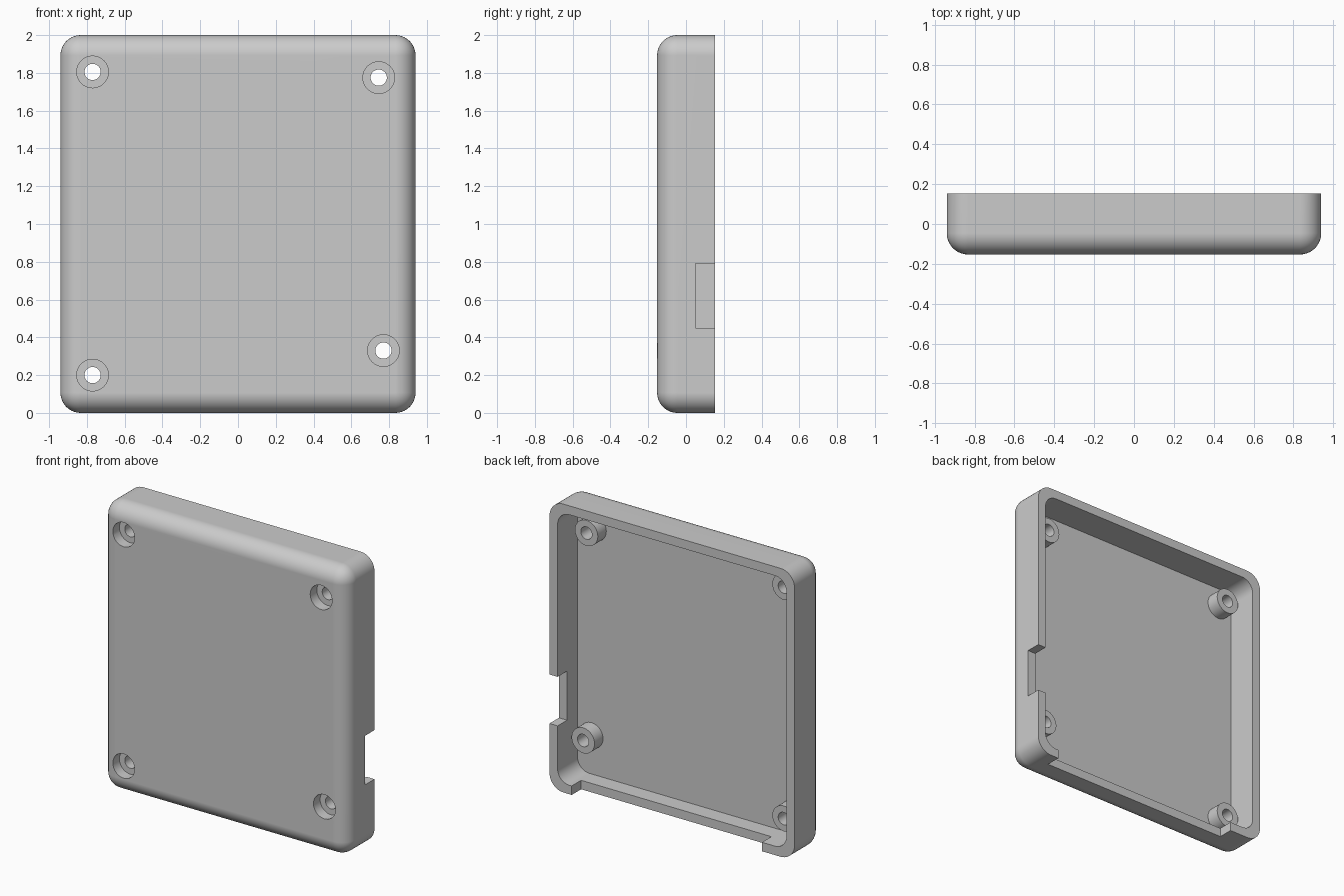
import bpy
import bmesh
import math
from mathutils import Matrix, Vector

cube = bpy.data.objects.get("Cube")
if cube:
    bpy.data.objects.remove(cube, do_unlink=True)

HALF_W, HEIGHT, HALF_D = 0.94, 2.0, 0.153
WALL, FLOOR_Y, CUT_Y = 0.062, -0.065, 0.05
ROUND = 0.107

grey = bpy.data.materials.new("plain_grey")
grey.use_nodes = True
colour = (0.6, 0.6, 0.6, 1)
grey.diffuse_color = colour
grey.node_tree.nodes["Principled BSDF"].inputs["Base Color"].default_value = colour


def to_object(name, bm):
    mesh = bpy.data.meshes.new(name)
    bmesh.ops.recalc_face_normals(bm, faces=bm.faces[:])
    bm.to_mesh(mesh)
    bm.free()
    mesh.materials.append(grey)
    obj = bpy.data.objects.new(name, mesh)
    bpy.context.collection.objects.link(obj)
    return obj


def box(name, low, high, radius=0, edge_rule=None):
    """Box between two corners, rounding the edges chosen by the rule."""
    low, high = Vector(low), Vector(high)
    bm = bmesh.new()
    bmesh.ops.create_cube(bm, size=1)
    bmesh.ops.scale(bm, vec=high - low, verts=bm.verts)
    bmesh.ops.translate(bm, vec=(low + high) / 2, verts=bm.verts)
    if edge_rule:
        edges = [e for e in bm.edges if edge_rule(e)]
        bmesh.ops.bevel(bm, geom=edges, offset=radius, segments=10,
                        profile=0.5, affect='EDGES', clamp_overlap=True)
    return to_object(name, bm)


def rod(name, x, z, radius, y0, y1):
    """Cylinder running front to back."""
    bm = bmesh.new()
    bmesh.ops.create_cone(bm, cap_ends=True, segments=40, radius1=radius,
                          radius2=radius, depth=y1 - y0)
    bmesh.ops.transform(bm, verts=bm.verts,
                        matrix=Matrix.Translation((x, (y0 + y1) / 2, z))
                        @ Matrix.Rotation(math.pi / 2, 4, 'X'))
    return to_object(name, bm)


def combine(target, tool, operation):
    """Apply a boolean and remove the tool object."""
    tool.hide_render = True
    mod = target.modifiers.new("combine", 'BOOLEAN')
    mod.object, mod.operation, mod.solver = tool, operation, 'EXACT'
    bpy.context.view_layer.objects.active = target
    bpy.ops.object.modifier_apply(modifier=mod.name)
    bpy.data.objects.remove(tool, do_unlink=True)


def runs_in_depth(edge):
    a, b = edge.verts
    return abs(a.co.y - b.co.y) > 0.01


def not_on_rim(edge):
    return any(v.co.y < 0 for v in edge.verts)


# Rounded outer shell with an open back
case = box("case_shell", (-HALF_W, -HALF_D, 0), (HALF_W, HALF_D, HEIGHT), ROUND, not_on_rim)
cavity = box("cavity", (-HALF_W + WALL, FLOOR_Y, WALL),
             (HALF_W - WALL, 0.4, HEIGHT - WALL), 0.09, runs_in_depth)
combine(case, cavity, 'DIFFERENCE')

# Port notch in the left wall and wide opening in the bottom wall
combine(case, box("side_notch", (0.8, CUT_Y, 0.45), (1.1, 0.4, 0.79)), 'DIFFERENCE')
combine(case, box("bottom_opening", (-0.69, CUT_Y, -0.2), (0.77, 0.4, 0.15)), 'DIFFERENCE')

# Screw posts with through holes and front recesses
for x, z in [(-0.77, 1.805), (0.745, 1.775), (-0.77, 0.2), (0.77, 0.33)]:
    combine(case, rod("post", x, z, 0.088, -0.1, 0.028), 'UNION')
    combine(case, rod("recess", x, z, 0.084, -0.3, -0.08), 'DIFFERENCE')
    combine(case, rod("hole", x, z, 0.043, -0.3, 0.3), 'DIFFERENCE')

# Smooth fillets, crisp edges
bpy.ops.object.select_all(action='DESELECT')
case.select_set(True)
bpy.context.view_layer.objects.active = case
bpy.ops.object.shade_smooth_by_angle(angle=math.radians(30))
weighted = case.modifiers.new("weighted_normals", 'WEIGHTED_NORMAL')
weighted.keep_sharp = True
